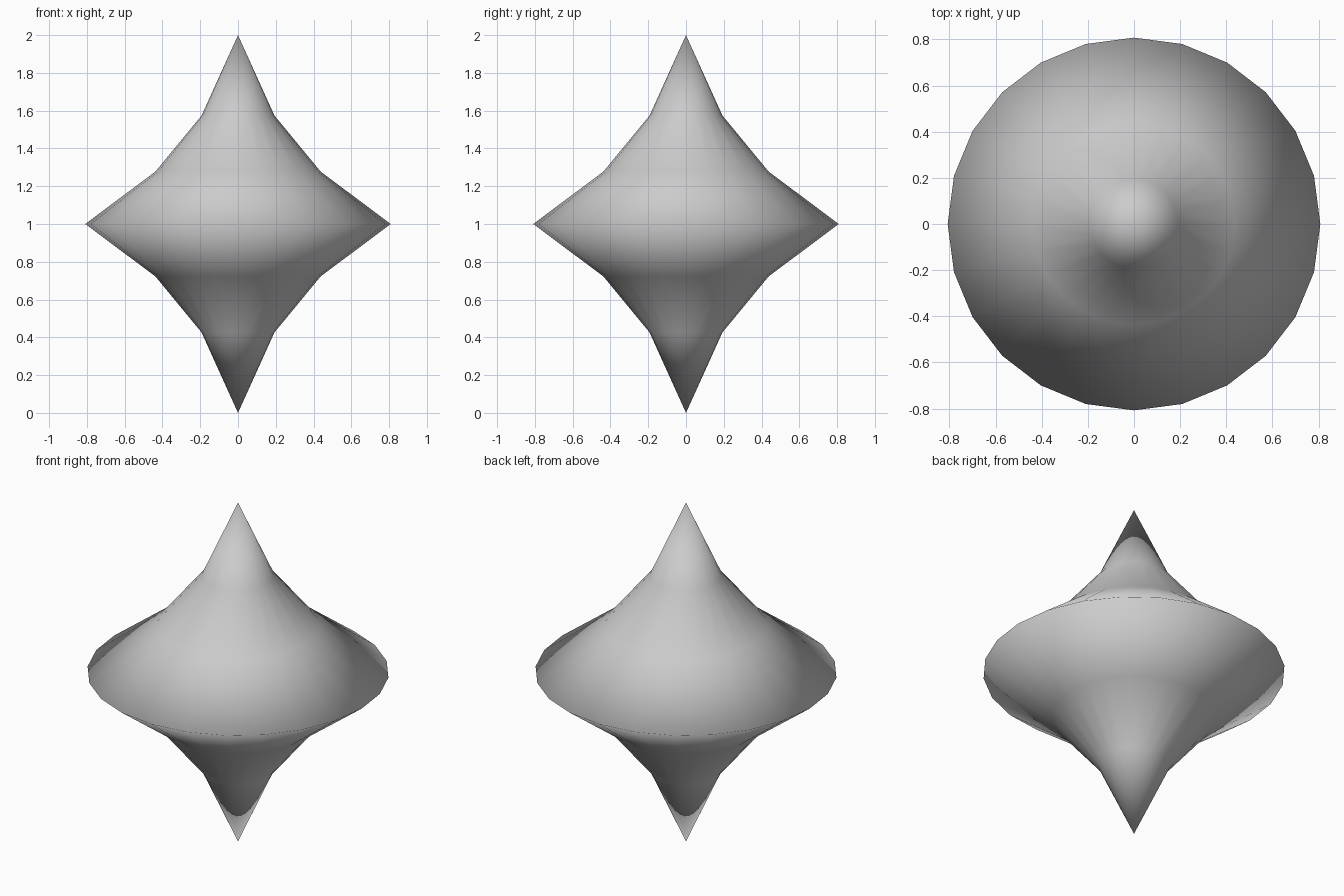
import bpy
import bmesh
import math

SIDES = 24

# Remove the default cube
cube = bpy.data.objects.get("Cube")
if cube:
    bpy.data.objects.remove(cube, do_unlink=True)

# Single plain grey material
grey = bpy.data.materials.new("light_grey")
grey.use_nodes = True
colour = (0.6, 0.6, 0.6, 1.0)
grey.diffuse_color = colour
grey.node_tree.nodes["Principled BSDF"].inputs["Base Color"].default_value = colour

# Upper half of the outline (radius, height above the rim), mirrored below
upper = [(0.808, 0.0), (0.437, 0.278), (0.193, 0.574), (0.0, 1.0)]
outline = [(r, 1 - h) for r, h in reversed(upper[1:])] + [(r, 1 + h) for r, h in upper]

# Spin the outline around the vertical axis
bm = bmesh.new()
verts = [bm.verts.new((r, 0, z)) for r, z in outline]
edges = [bm.edges.new(pair) for pair in zip(verts, verts[1:])]
bmesh.ops.spin(bm, geom=verts + edges, cent=(0, 0, 0), axis=(0, 0, 1),
               angle=math.tau, steps=SIDES)
bmesh.ops.remove_doubles(bm, verts=bm.verts[:], dist=0.0005)
bmesh.ops.recalc_face_normals(bm, faces=bm.faces[:])
for face in bm.faces:
    face.smooth = True

# Double-pointed spindle body
mesh = bpy.data.meshes.new("spindle_body")
bm.to_mesh(mesh)
bm.free()
mesh.materials.append(grey)
body = bpy.data.objects.new("spindle_body", mesh)
bpy.context.collection.objects.link(body)
